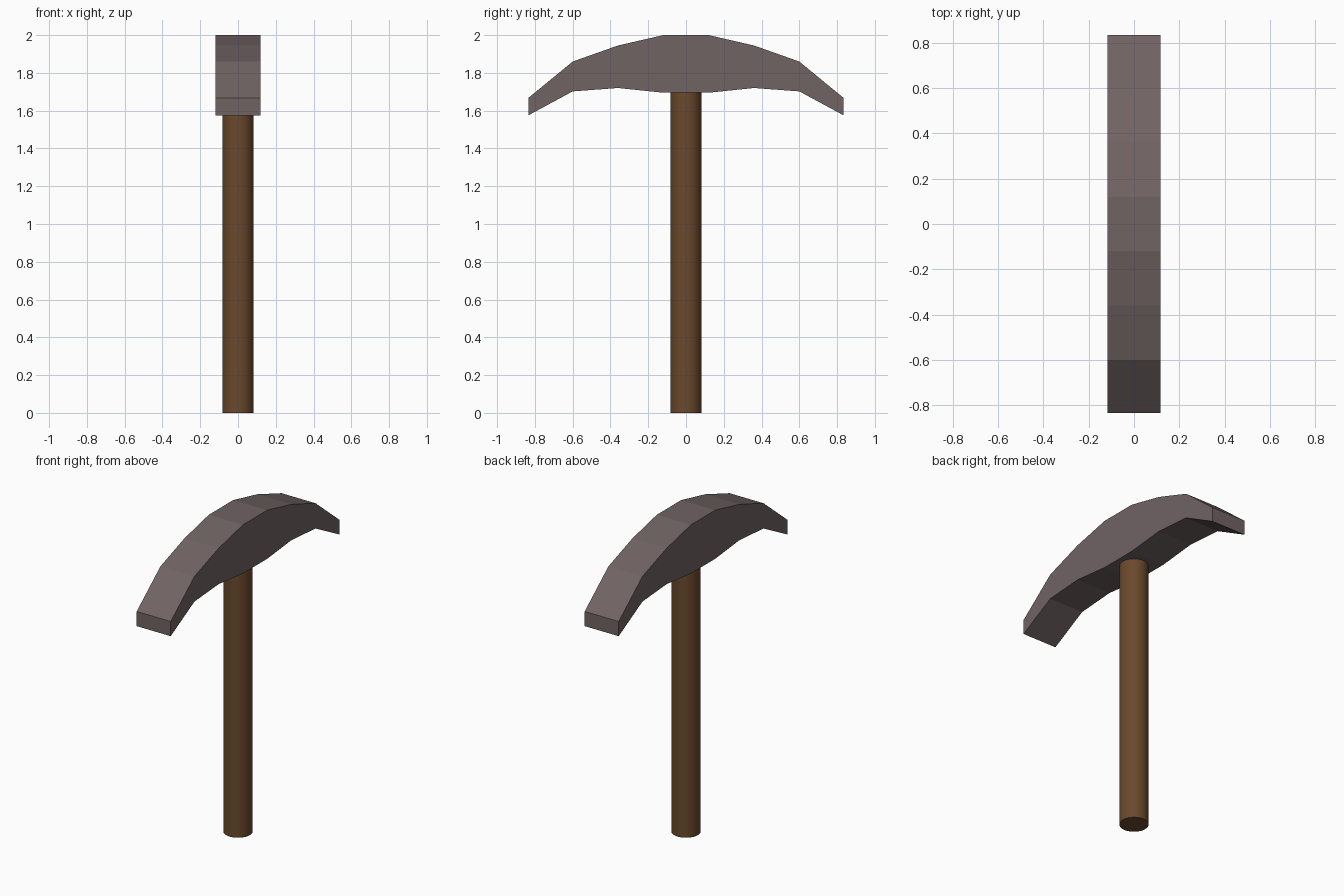
import bpy, bmesh, math

if "Cube" in bpy.data.objects:
    bpy.data.objects.remove(bpy.data.objects["Cube"])

def material(name, color):
    m = bpy.data.materials.new(name)
    m.diffuse_color = (*color, 1)
    m.use_nodes = True
    m.node_tree.nodes["Principled BSDF"].inputs["Base Color"].default_value = m.diffuse_color
    return m

# Head: mirrored side profile (y, z) extruded across x
HALF_WIDTH = 0.118
top = [(0.12, 2.0), (0.36, 1.945), (0.60, 1.86), (0.835, 1.667)]
bottom = [(0.835, 1.575), (0.60, 1.702), (0.36, 1.72), (0.12, 1.695)]
half = top + bottom
profile = half + [(-y, z) for y, z in reversed(half)]

bm = bmesh.new()
side = bm.faces.new([bm.verts.new((-HALF_WIDTH, y, z)) for y, z in profile])
ext = bmesh.ops.extrude_face_region(bm, geom=[side], use_keep_orig=True)
moved = [g for g in ext["geom"] if isinstance(g, bmesh.types.BMVert)]
bmesh.ops.translate(bm, vec=(2 * HALF_WIDTH, 0, 0), verts=moved)
bmesh.ops.recalc_face_normals(bm, faces=bm.faces)
mesh = bpy.data.meshes.new("pick_head")
bm.to_mesh(mesh)
bm.free()
head = bpy.data.objects.new("pick_head", mesh)
bpy.context.collection.objects.link(head)
mesh.materials.append(material("dull_metal", (0.165, 0.125, 0.127)))

# Handle: round shaft seated just inside the head
HEIGHT = 1.71
bpy.ops.mesh.primitive_cylinder_add(vertices=32, radius=0.083, depth=HEIGHT,
                                    location=(0, 0, HEIGHT / 2))
handle = bpy.context.object
handle.name = "handle"
handle.data.materials.append(material("wood", (0.145, 0.066, 0.026)))
bpy.ops.object.shade_smooth_by_angle(angle=math.radians(30))
